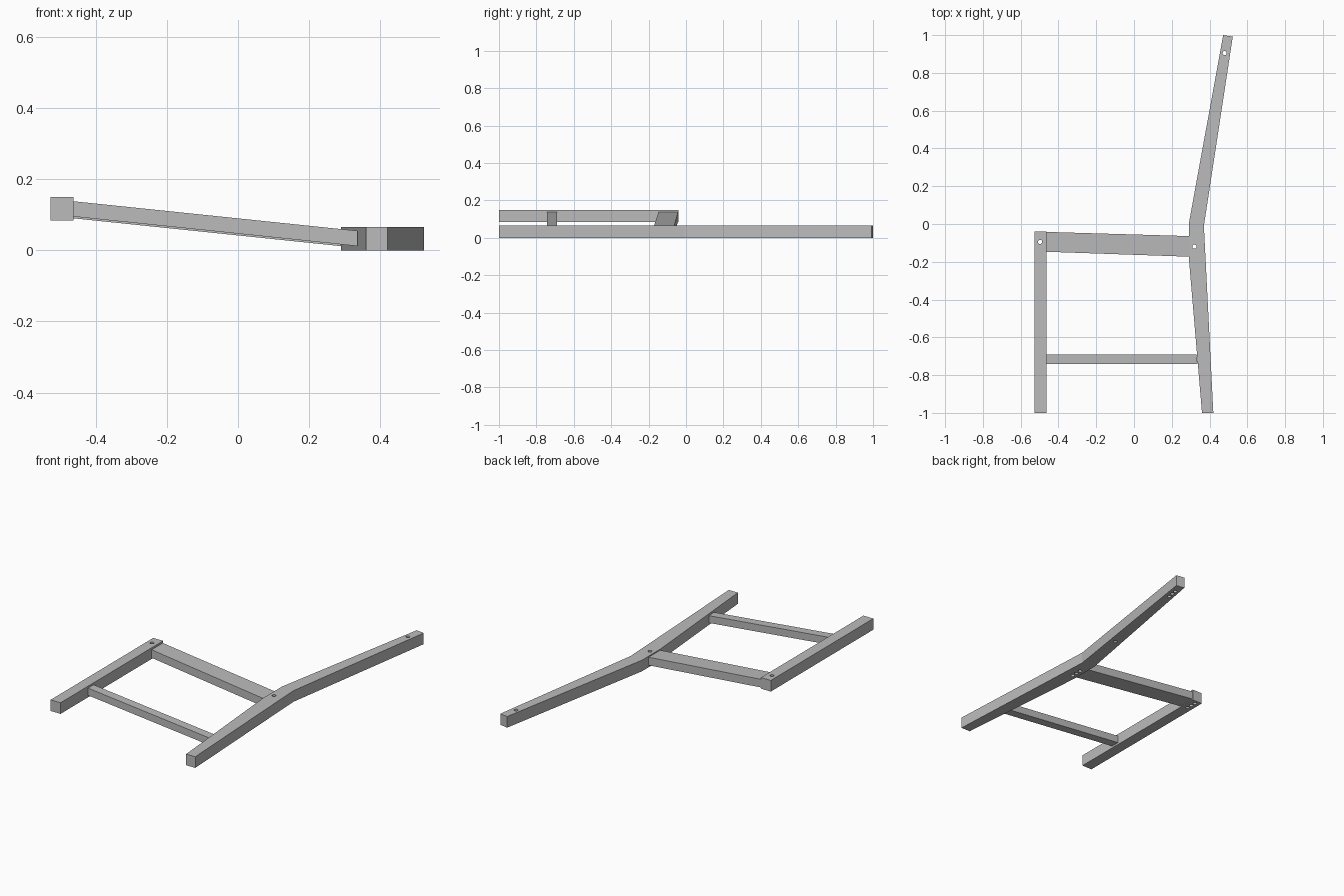
import bpy
import bmesh
from mathutils import Vector

cube = bpy.data.objects.get("Cube")
if cube:
    bpy.data.objects.remove(cube, do_unlink=True)

GREY = (0.5, 0.5, 0.5, 1.0)
mat = bpy.data.materials.new("plain grey")
mat.use_nodes = True
mat.diffuse_color = GREY
bsdf = next(n for n in mat.node_tree.nodes if n.type == 'BSDF_PRINCIPLED')
bsdf.inputs["Base Color"].default_value = GREY


def make_object(name, bm):
    bmesh.ops.recalc_face_normals(bm, faces=bm.faces)
    mesh = bpy.data.meshes.new(name)
    bm.to_mesh(mesh)
    bm.free()
    mesh.materials.append(mat)
    obj = bpy.data.objects.new(name, mesh)
    bpy.context.collection.objects.link(obj)
    return obj


def board(name, outline, bottom, top):
    """Flat outline in plan; bottom and top give the height at each x."""
    bm = bmesh.new()
    low = [bm.verts.new((x, y, bottom(x))) for x, y in outline]
    high = [bm.verts.new((x, y, top(x))) for x, y in outline]
    bm.faces.new(low[::-1])
    bm.faces.new(high)
    for i in range(len(low)):
        j = (i + 1) % len(low)
        bm.faces.new((low[i], low[j], high[j], high[i]))
    return make_object(name, bm)


def drill(obj, holes):
    """Cut round holes, each given as centre, lower and upper height."""
    bm = bmesh.new()
    for (x, y), z0, z1 in holes:
        made = bmesh.ops.create_cone(bm, cap_ends=True, segments=16,
                                     radius1=0.011, radius2=0.011, depth=z1 - z0)
        bmesh.ops.translate(bm, verts=made["verts"], vec=(x, y, (z0 + z1) / 2))
    cutter = make_object(obj.name + "_hole_cutter", bm)
    cutter.hide_render = True
    cutter.hide_viewport = True
    mod = obj.modifiers.new("holes", 'BOOLEAN')
    mod.operation = 'DIFFERENCE'
    mod.solver = 'EXACT'
    mod.object = cutter
    # Apply the cut so that the helper can go
    depsgraph = bpy.context.evaluated_depsgraph_get()
    cutter.hide_viewport = False
    depsgraph.update()
    mesh = bpy.data.meshes.new_from_object(obj.evaluated_get(depsgraph))
    obj.modifiers.clear()
    obj.data = mesh
    bpy.data.objects.remove(cutter, do_unlink=True)


def hole_group(centre, along, z0, z1):
    """A through hole with a shallow hole on either side underneath."""
    c, step = Vector(centre), Vector(along).normalized() * 0.032
    return [(c, z0 - 0.02, z1 + 0.02),
            (c + step, z0 - 0.02, z0 + 0.03),
            (c - step, z0 - 0.02, z0 + 0.03)]


# Bent back leg
back_leg = board("back_leg",
                 [(0.36, -1), (0.42, -1), (0.37, -0.01), (0.523, 0.992),
                  (0.472, 1), (0.29, 0), (0.29, -0.175)],
                 lambda x: 0, lambda x: 0.066)
drill(back_leg,
      hole_group((0.32, -0.12), (0, 1), 0, 0.066)
      + hole_group((0.48, 0.905), (0.16, 1), 0, 0.066)
      + [((0.38, 0.29), -0.02, 0.03)])

# Straight front leg
front_leg = board("front_leg",
                  [(-0.528, -1), (-0.463, -1), (-0.463, -0.04), (-0.528, -0.04)],
                  lambda x: 0.084, lambda x: 0.15)
drill(front_leg, hole_group((-0.497, -0.095), (0, 1), 0.084, 0.15))


# Sloping rails between the legs
def rail_top(x):
    return 0.138 - 0.104 * (x + 0.463)


board("seat_rail",
      [(-0.463, -0.147), (0.29, -0.173), (0.29, -0.064), (-0.463, -0.042)],
      lambda x: rail_top(x) - 0.048, rail_top)
board("lower_rung",
      [(-0.463, -0.742), (0.336, -0.742), (0.332, -0.69), (-0.463, -0.69)],
      lambda x: rail_top(x) - 0.043, rail_top)
